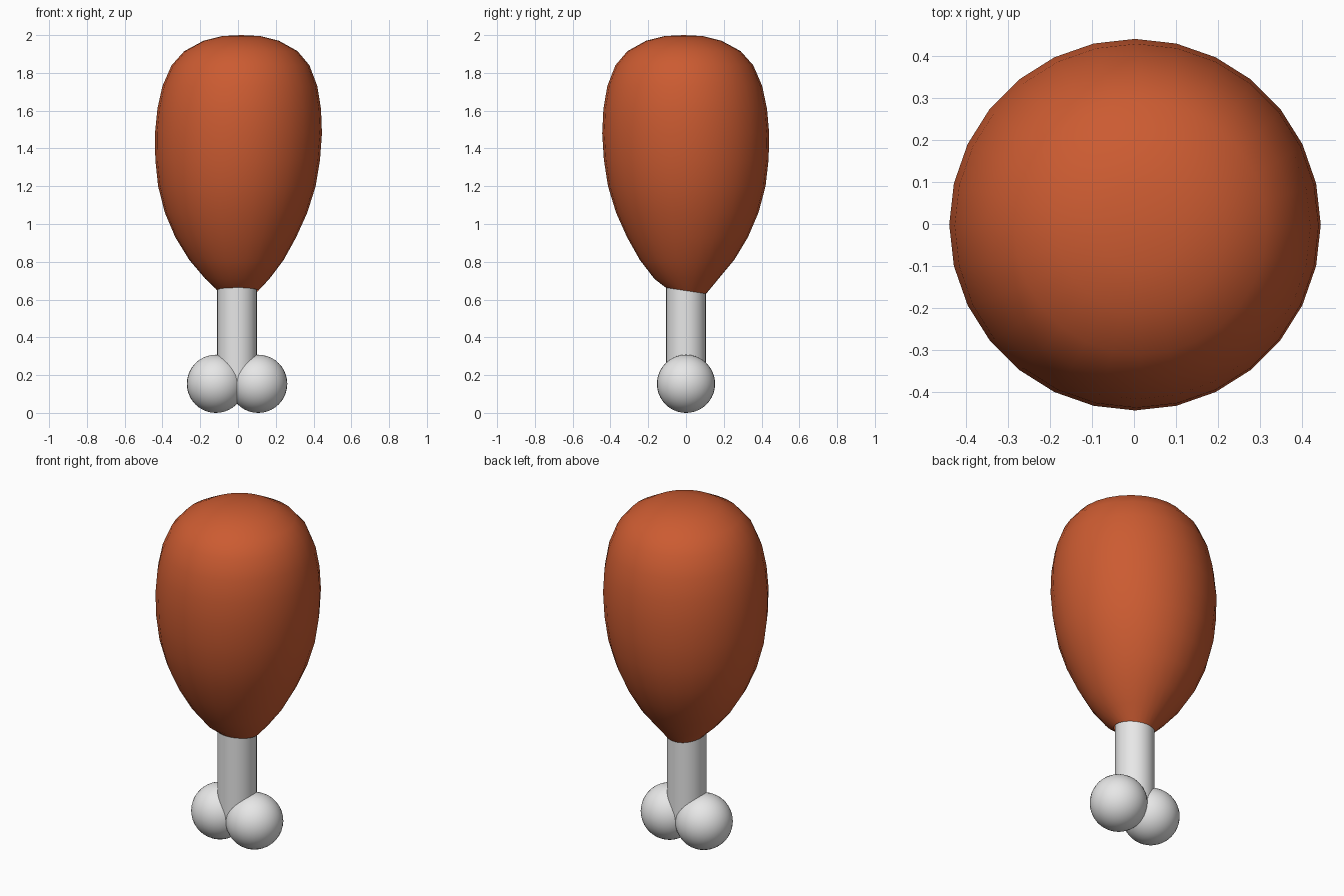
import bpy
import bmesh
import math
from mathutils import Vector, Matrix

cube = bpy.data.objects.get("Cube")
if cube:
    bpy.data.objects.remove(cube, do_unlink=True)


def make_material(name, rgb):
    mat = bpy.data.materials.new(name)
    mat.use_nodes = True
    mat.diffuse_color = (*rgb, 1)
    mat.node_tree.nodes["Principled BSDF"].inputs["Base Color"].default_value = (*rgb, 1)
    return mat


def finish(name, bm, mat):
    bmesh.ops.recalc_face_normals(bm, faces=bm.faces)
    mesh = bpy.data.meshes.new(name)
    bm.to_mesh(mesh)
    bm.free()
    mesh.materials.append(mat)
    obj = bpy.data.objects.new(name, mesh)
    bpy.context.collection.objects.link(obj)
    bpy.ops.object.select_all(action="DESELECT")
    obj.select_set(True)
    bpy.context.view_layer.objects.active = obj
    bpy.ops.object.shade_smooth_by_angle(angle=math.radians(40))
    return obj


meat_brown = make_material("roasted brown", (0.6, 0.105, 0.031))
bone_white = make_material("bone white", (0.8, 0.8, 0.8))

# Meat: a lathed teardrop, wide at the top
profile = [(0, 2.0), (0.10, 1.995), (0.20, 1.97), (0.30, 1.915), (0.365, 1.84),
           (0.41, 1.73), (0.433, 1.61), (0.442, 1.48), (0.436, 1.34), (0.417, 1.2),
           (0.377, 1.06), (0.32, 0.93), (0.25, 0.81), (0.17, 0.71), (0.107, 0.647)]
bm = bmesh.new()
verts = [bm.verts.new((r, 0, z)) for r, z in profile]
edges = [bm.edges.new(pair) for pair in zip(verts, verts[1:])]
bmesh.ops.spin(bm, geom=verts + edges, cent=(0, 0, 0), axis=(0, 0, 1),
               angle=math.tau, steps=28, use_duplicate=False)
bmesh.ops.remove_doubles(bm, verts=bm.verts, dist=0.001)

# Slight lean, with a sloping edge around the bone
for v in bm.verts:
    if v.co.z < 0.66:
        v.co.z -= 0.15 * v.co.y
    else:
        lean = max(v.co.z - 1.4, -0.4) * min(1, (v.co.z - 0.64) * 4)
        v.co += Vector((0.03 * lean, -0.02 * lean, 0))
finish("meat", bm, meat_brown)

# Bone shaft
bm = bmesh.new()
bottom, top = 0.15, 0.8
bmesh.ops.create_cone(bm, cap_ends=True, segments=32, radius1=0.105, radius2=0.105,
                      depth=top - bottom,
                      matrix=Matrix.Translation((-0.005, 0, (bottom + top) / 2)))
finish("bone_shaft", bm, bone_white)

# Bone knuckles
for name, side in (("left_knuckle", 1), ("right_knuckle", -1)):
    bm = bmesh.new()
    bmesh.ops.create_uvsphere(bm, u_segments=32, v_segments=20, radius=0.154,
                              matrix=Matrix.Translation((-0.005 + side * 0.112, 0, 0.154)))
    finish(name, bm, bone_white)
